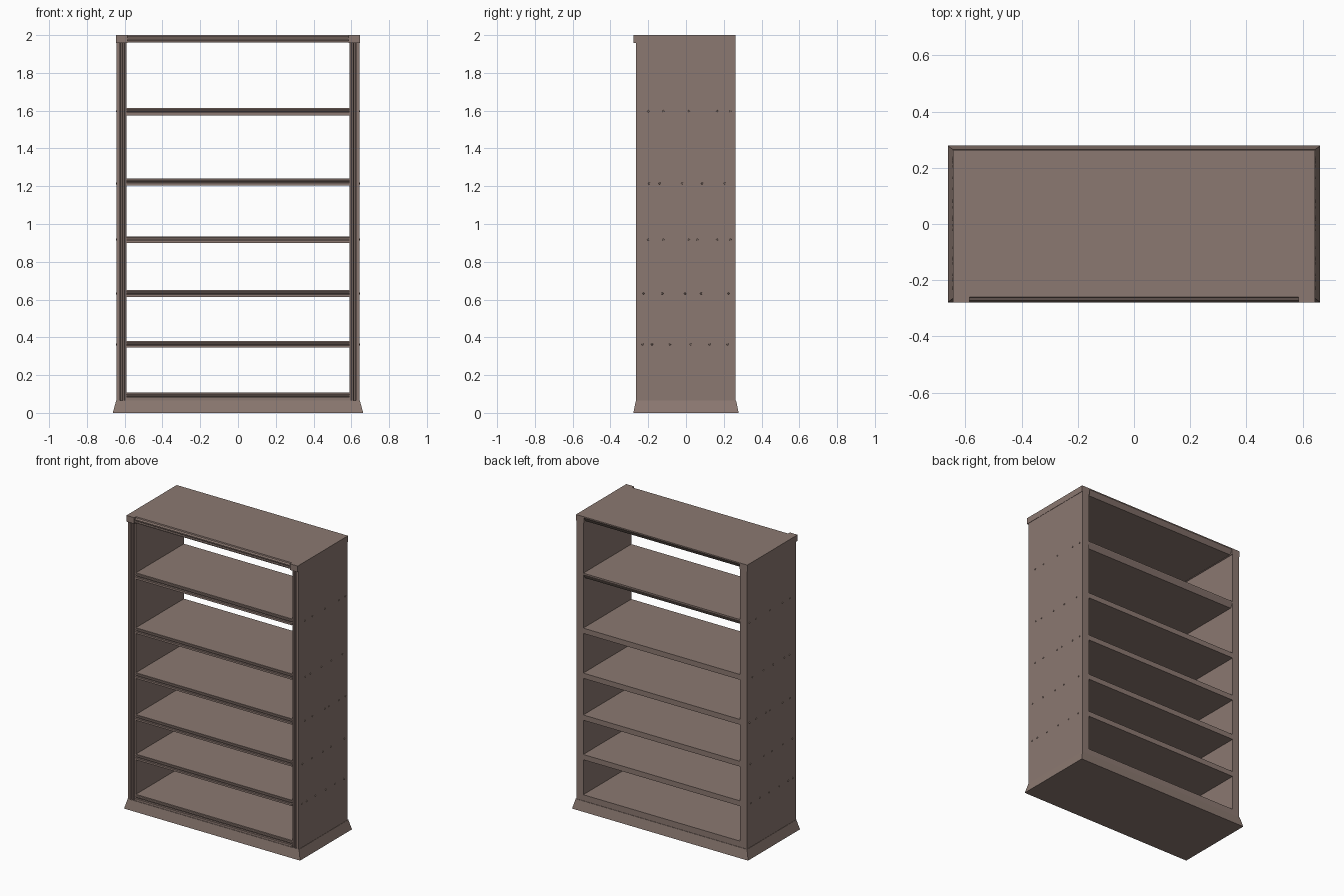
import bpy, bmesh
from mathutils import Matrix, Vector

cube = bpy.data.objects.get("Cube")
if cube:
    bpy.data.objects.remove(cube, do_unlink=True)

wood = bpy.data.materials.new("brown_wood")
wood.use_nodes = True
COLOUR = (0.26, 0.19, 0.165, 1)
wood.diffuse_color = COLOUR
wood.node_tree.nodes["Principled BSDF"].inputs["Base Color"].default_value = COLOUR


def finish(bm, name):
    bmesh.ops.recalc_face_normals(bm, faces=bm.faces)
    mesh = bpy.data.meshes.new(name)
    bm.to_mesh(mesh)
    bm.free()
    mesh.materials.append(wood)
    obj = bpy.data.objects.new(name, mesh)
    bpy.context.collection.objects.link(obj)
    return obj


def prism(name, profile, place, lo, hi):
    """Extrude a 2D profile; place maps (a, b, along) to a 3D point."""
    bm = bmesh.new()
    face = bm.faces.new([bm.verts.new(place(a, b, lo)) for a, b in profile])
    ext = bmesh.ops.extrude_face_region(bm, geom=[face])
    shift = Vector(place(0, 0, hi)) - Vector(place(0, 0, lo))
    bmesh.ops.translate(bm, vec=shift,
                        verts=[v for v in ext["geom"] if isinstance(v, bmesh.types.BMVert)])
    return finish(bm, name)


def along_x(y, z, x):
    return (x, y, z)


def along_z(x, y, z):
    return (x, y, z)


def box(name, x0, x1, y0, y1, z0, z1):
    return prism(name, [(x0, y0), (x1, y0), (x1, y1), (x0, y1)], along_z, z0, z1)


INNER, OUTER = 0.59, 0.643
FRONT, BACK = -0.265, 0.262


# Splayed plinth
bm = bmesh.new()
bmesh.ops.create_cube(bm, size=1)
for v in bm.verts:
    top = v.co.z > 0
    v.co = (v.co.x * (1.29 if top else 1.326),
            v.co.y * (0.53 if top else 0.558),
            0.066 if top else 0)
finish(bm, "plinth")


# Side panels with a fluted front edge
for side, label in ((1, "left"), (-1, "right")):
    profile = [(OUTER, BACK), (OUTER, FRONT), (0.626, FRONT), (0.623, -0.255),
               (0.613, -0.255), (0.61, FRONT), (0.602, FRONT), (0.599, -0.257),
               (INNER, -0.257), (INNER, BACK)]
    prism(label + "_side_panel", [(side * x, y) for x, y in profile], along_z, 0.066, 1.96)

    # Cap over each side panel
    box(label + "_top_cap", side * 0.586, side * 0.645, -0.279, BACK, 1.958, 2.0)


# Shelves with a grooved front edge; the highest has an undercut back
def shelf(name, z0, z1, undercut=0.0):
    h = z1 - z0
    profile = [(BACK, z1), (-0.255, z1), (-0.255, z1 - h * 0.2), (-0.262, z1 - h * 0.27),
               (-0.262, z1 - h * 0.45), (-0.253, z1 - h * 0.5), (-0.253, z1 - h * 0.6),
               (-0.262, z1 - h * 0.65), (-0.262, z0), (BACK - undercut, z0)]
    if undercut:
        profile.append((BACK, z1 - h * 0.2))
    prism(name, profile, along_x, -INNER, INNER)


for i, z in enumerate((0.363, 0.632, 0.917, 1.223)):
    shelf("shelf_%d" % (i + 1), z - 0.018, z + 0.018)
shelf("upper_shelf", 1.575, 1.615, 0.02)
shelf("bottom_shelf", 0.066, 0.107)

# Top board with a stepped moulding along the front
prism("top_board",
      [(BACK, 2.0), (-0.26, 2.0), (-0.262, 1.992), (-0.272, 1.986), (-0.272, 1.978),
       (-0.264, 1.976), (-0.264, 1.971), (-0.272, 1.968), (-0.272, 1.962),
       (0.24, 1.962), (BACK, 1.992)],
      along_x, -INNER, INNER)


# Nail heads fixing each shelf through the side panels
nails = {
    1.597: (-0.2, -0.12, 0.015, 0.165, 0.235),
    1.215: (-0.195, -0.14, -0.02, 0.085, 0.205),
    0.917: (-0.2, -0.12, 0.015, 0.06, 0.165, 0.235),
    0.632: (-0.225, -0.125, -0.005, 0.08, 0.225),
    0.363: (-0.23, -0.18, -0.085, 0.025, 0.125, 0.22),
}
for side, label in ((1, "left"), (-1, "right")):
    bm = bmesh.new()
    for z, row in nails.items():
        for y in row:
            matrix = (Matrix.Translation((side * OUTER, y, z))
                      @ Matrix.Rotation(side * 1.5708, 4, "Y"))
            bmesh.ops.create_cone(bm, cap_ends=True, segments=8, radius1=0.007,
                                  radius2=0.004, depth=0.008, matrix=matrix)
    finish(bm, label + "_nail_heads")
